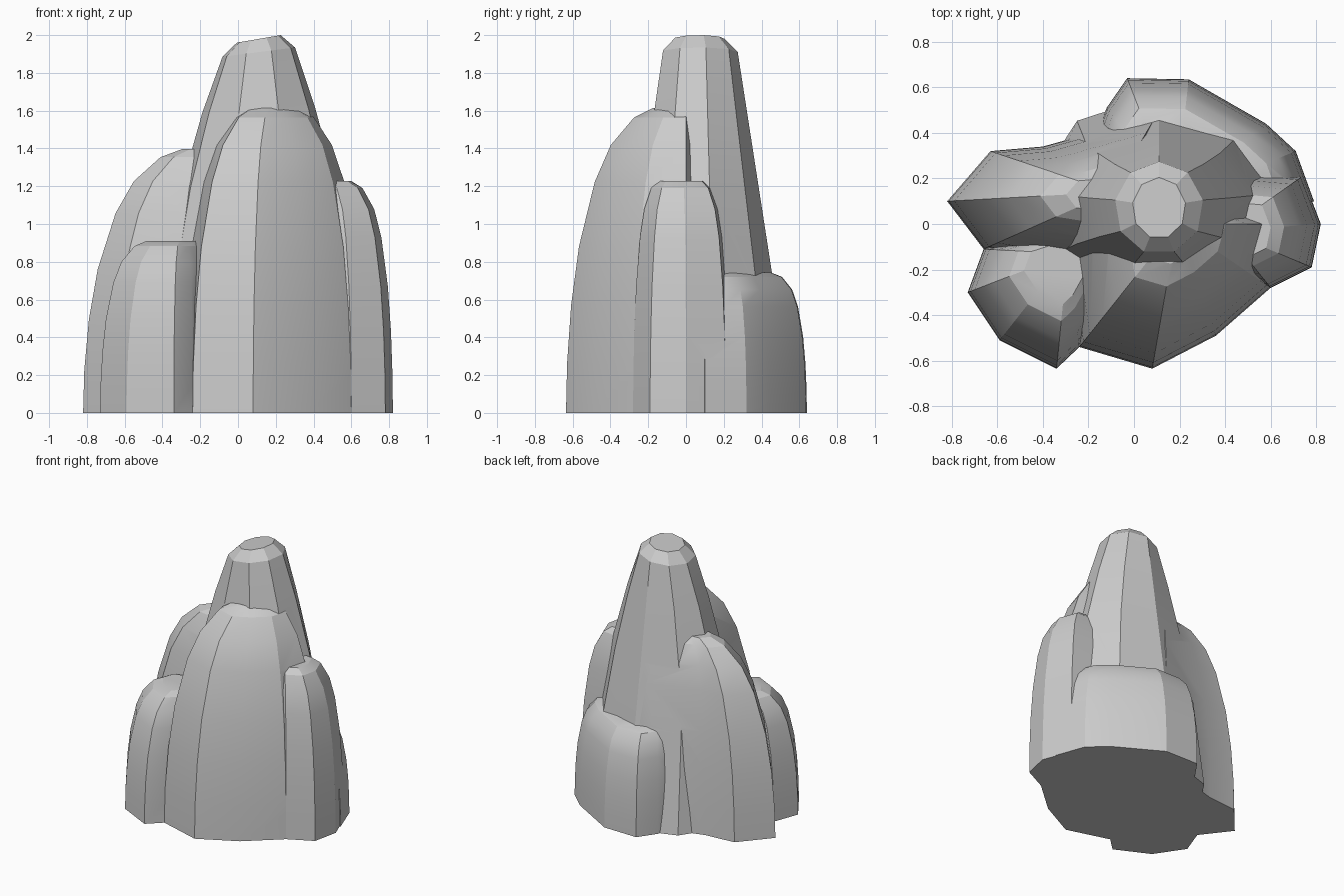
import bpy, bmesh, math

if "Cube" in bpy.data.objects:
    bpy.data.objects.remove(bpy.data.objects["Cube"])

# ground outline of the whole rock, counterclockwise from the left tip
FOOT = [(-.82, .10), (-.66, -.11), (-.73, -.30), (-.59, -.51), (-.34, -.635),
        (-.24, -.54), (.08, -.635), (.36, -.49), (.60, -.28), (.78, -.19),
        (.82, 0), (.71, .32), (.58, .44), (.24, .635), (-.03, .64),
        (-.12, .51), (-.40, .34), (-.63, .32)]
STEPS = (0, .16, .35, .54, .75, .87, .96, .99)   # shared ring heights


def loft(name, rings):
    """Closed solid skinned through rings with equal point counts."""
    bm = bmesh.new()
    loops = [[bm.verts.new(p) for p in ring] for ring in rings]
    n = len(loops[0])
    for a, b in zip(loops, loops[1:]):
        for i in range(n):
            j = (i + 1) % n
            bm.faces.new((a[i], a[j], b[j], b[i]))
    bm.faces.new(loops[0])
    bm.faces.new(loops[-1])
    bmesh.ops.recalc_face_normals(bm, faces=bm.faces)
    mesh = bpy.data.meshes.new(name)
    bm.to_mesh(mesh)
    bm.free()
    obj = bpy.data.objects.new(name, mesh)
    bpy.context.collection.objects.link(obj)
    return obj


def lobe(name, start, count, inner, anchor, height, bulge):
    """Dome over a stretch of the outline; a smaller bulge gives steeper walls."""
    outline = [FOOT[(start + i) % len(FOOT)] for i in range(count)] + inner
    ax, ay = anchor
    rings = []
    for t in STEPS:
        s = (1 - t * t) ** bulge
        rings.append([(ax + (x - ax) * s, ay + (y - ay) * s, t * height)
                      for x, y in outline])
    return loft(name, rings)


def pinnacle(name, sides):
    """Tapering faceted column with a bevelled, slightly tilted top."""
    rings = []
    for z, cap in ((0, 1), (.73, 1), (1.2, 1), (1.6, 1), (1.91, 1), (1.98, .7)):
        rx, ry = (.56 - .1 * z * z) * cap, (.50 - .155 * z) * cap
        ring = []
        for i in range(sides):
            t = math.tau * (i + .25) / sides
            tilt = .03 * (z / 2) ** 4 * cap * math.cos(t)
            ring.append((.11 + rx * math.cos(t), .07 + ry * math.sin(t), z + tilt))
        rings.append(ring)
    return loft(name, rings)


rock = pinnacle("rock_formation", 9)

# surrounding lobes
parts = [
    lobe("front_shoulder", 5, 4, [(.68, 0), (.35, .12), (-.1, .1), (-.3, -.14)],
         (.19, 0), 1.63, .33),
    lobe("left_buttress", 16, 4, [(-.1, -.2), (.1, 0), (.1, .48)],
         (-.1, .14), 1.41, .33),
    lobe("front_left_boulder", 1, 5, [(-.05, -.2), (-.15, .05)],
         (-.29, -.13), .92, .21),
    lobe("right_buttress", 8, 3, [(.74, .21), (.3, .25), (.3, -.2)],
         (.4, -.03), 1.24, .19),
    lobe("back_ledge", 11, 5, [(-.22, .25), (.5, 0), (.79, .1)],
         (.18, .1), .75, .11),
]

# fuse all lobes into a single rock
bpy.context.view_layer.objects.active = rock
for part in parts:
    mod = rock.modifiers.new("fuse", 'BOOLEAN')
    mod.operation = 'UNION'
    mod.solver = 'EXACT'
    mod.object = part
    bpy.ops.object.modifier_apply(modifier=mod.name)
    bpy.data.objects.remove(part)

rock.select_set(True)
bpy.ops.object.shade_smooth_by_angle(angle=math.radians(22))
